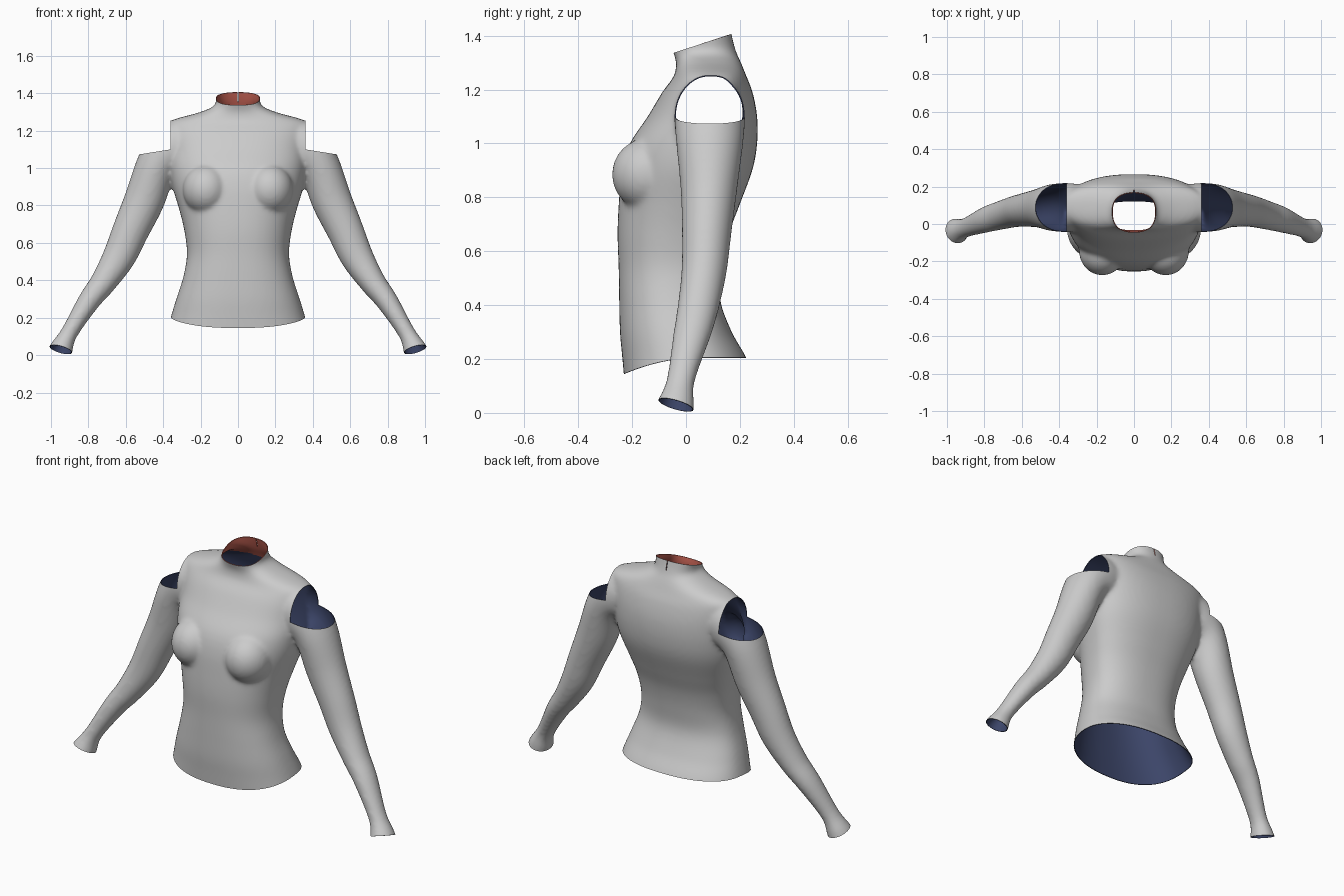
import bpy, bmesh
from math import cos, sin, pi, hypot, copysign
from mathutils import Vector

if "Cube" in bpy.data.objects:
    bpy.data.objects.remove(bpy.data.objects["Cube"])


def smooth_stations(st, n=6):
    """Catmull-Rom interpolation between station tuples."""
    out = []
    for i in range(len(st) - 1):
        p = [Vector(st[max(0, min(len(st) - 1, i + k))]) for k in (-1, 0, 1, 2)]
        for j in range(n):
            t = j / n
            out.append(0.5 * (2 * p[1] + (p[2] - p[0]) * t
                              + (2 * p[0] - 5 * p[1] + 4 * p[2] - p[3]) * t * t
                              + (3 * p[1] - p[0] - 3 * p[2] + p[3]) * t ** 3))
    out.append(Vector(st[-1]))
    return out


def loft(bm, rings):
    """Closed skin through rings of points."""
    vs = [[bm.verts.new(p) for p in r] for r in rings]
    n = len(vs[0])
    for a, b in zip(vs, vs[1:]):
        for i in range(n):
            bm.faces.new((a[i], a[(i + 1) % n], b[(i + 1) % n], b[i]))
    bm.faces.new(vs[0])
    bm.faces.new(vs[-1])


def power(v, e):
    return copysign(abs(v) ** e, v)


SEG = 64
ANG = [2 * pi * i / SEG for i in range(SEG)]
bm = bmesh.new()

# Torso: z, half width, front y, back y, y of the side line
torso = [(0.08, .39, -.225, .27, .00), (0.2, .36, -.236, .226, .00),
         (0.3, .33, -.245, .17, -.02), (0.42, .292, -.248, .127, -.04),
         (0.54, .273, -.25, .134, -.03), (0.66, .286, -.254, .158, -.01),
         (0.77, .312, -.25, .198, .02), (0.9, .35, -.238, .246, .05),
         (1.0, .365, -.208, .264, .07), (1.1, .37, -.142, .264, .09),
         (1.19, .38, -.088, .247, .10), (1.25, .365, -.045, .224, .10),
         (1.30, .20, -.036, .204, .09), (1.34, .122, -.048, .186, .07),
         (1.40, .122, -.06, .17, .06), (1.46, .125, -.07, .16, .05)]
rings = []
for z, w, f, b, c in smooth_stations(torso):
    rings.append([(w * power(cos(a), .86),
                   c + (b - c if sin(a) > 0 else c - f) * power(sin(a), .86), z) for a in ANG])
loft(bm, rings)

# Sleeves: x, y, z, half width across, half depth
sleeve = [(.22, .09, 1.12, .11, .11), (.34, .088, 1.11, .145, .13),
          (.43, .088, 1.02, .112, .126), (.50, .085, .83, .108, .105),
          (.572, .077, .67, .098, .092), (.636, .067, .525, .088, .084),
          (.72, .045, .39, .07, .077), (.798, .022, .287, .059, .07),
          (.902, -.02, .119, .046, .053), (.945, -.04, .033, .063, .07),
          (.97, -.05, -.03, .07, .078)]
path = smooth_stations(sleeve)
for s in (1, -1):
    rings = []
    for i, (x, y, z, w, d) in enumerate(path):
        a, b = path[max(0, i - 1)], path[min(len(path) - 1, i + 1)]
        dx, dz = b[0] - a[0], b[2] - a[2]
        h = hypot(dx, dz)
        rings.append([(s * (x - dz / h * w * cos(t)), y + d * sin(t), z + dx / h * w * cos(t))
                      for t in ANG])
    loft(bm, rings)

# Bust
for s in (1, -1):
    r = bmesh.ops.create_uvsphere(bm, u_segments=32, v_segments=20, radius=1)
    for v in r['verts']:
        v.co = Vector((s * .17 + v.co.x * .125, -.14 + v.co.y * .135, .885 + v.co.z * .135))
bmesh.ops.recalc_face_normals(bm, faces=bm.faces)

# Fuse the volumes into one smooth body form
me = bpy.data.meshes.new("top_garment")
bm.to_mesh(me)
bm.free()
top = bpy.data.objects.new("top_garment", me)
bpy.context.collection.objects.link(top)
bpy.context.view_layer.objects.active = top
top.select_set(True)
m = top.modifiers.new("fuse", 'REMESH')
m.mode = 'VOXEL'
m.voxel_size = 0.011
m = top.modifiers.new("relax", 'SMOOTH')
m.factor = 0.5
m.iterations = 10
for m in list(top.modifiers):
    bpy.ops.object.modifier_apply(modifier=m.name)

bm = bmesh.new()
bm.from_mesh(top.data)


def cut(region, *planes):
    """Slice the region and remove what lies on the positive side of every plane."""
    def picked():
        return [f for f in bm.faces if region(f.calc_center_median())]
    for co, no in planes:
        fs = picked()
        geom = list({v for f in fs for v in f.verts}) + list({e for f in fs for e in f.edges}) + fs
        bmesh.ops.bisect_plane(bm, geom=geom, dist=1e-5, plane_co=co, plane_no=no)
    kill = [f for f in picked()
            if all((f.calc_center_median() - Vector(co)).dot(Vector(no)) > 0 for co, no in planes)]
    bmesh.ops.delete(bm, geom=kill, context='FACES')


def hem(y):
    return .205 - .06 * max(0, (.05 - y) / .28) ** 2


# Neck opening and the short slit at the back of the collar
cut(lambda c: c.z > 1.28 and abs(c.x) < .2, ((0, -.05, 1.335), (0, -.325, 1)))
cut(lambda c: c.z > 1.3 and c.y > .1 and abs(c.x) < .05,
    ((-.002, 0, 0), (1, 0, 0)), ((.002, 0, 0), (-1, 0, 0)), ((0, 0, 1.355), (0, 0, 1)))
# Open shoulders and wrists
for s in (1, -1):
    cut(lambda c: s * c.x > .25 and c.z > 1,
        ((s * .36, 0, 0), (s, 0, 0)), ((s * .36, 0, 1.10), (s * .16, 0, 1)))
    cut(lambda c: s * c.x > .75 and c.z < .25, ((s * .945, -.04, .03), (s * .3, -.3, -1)))
# Curved hem
for v in bm.verts:
    v.co.z -= hem(v.co.y)
cut(lambda c: abs(c.x) < .5 and c.z < .3, ((0, 0, 0), (0, 0, -1)))
for v in bm.verts:
    v.co.z += hem(v.co.y)

# Collar faces use the second pair of slots
for f in bm.faces:
    c = f.calc_center_median()
    f.material_index = 2 if c.z > 1.29 and abs(c.x) < .17 else 0
    f.smooth = True
bm.to_mesh(top.data)
bm.free()

# Inner lining: blue, with red inside the collar
blue = bpy.data.materials.new("blue_lining")
blue.diffuse_color = (.045, .06, .14, 1)
blue.use_nodes = True
blue.node_tree.nodes["Principled BSDF"].inputs["Base Color"].default_value = blue.diffuse_color
red = bpy.data.materials.new("red_collar_lining")
red.diffuse_color = (.5, .11, .08, 1)
red.use_nodes = True
red.node_tree.nodes["Principled BSDF"].inputs["Base Color"].default_value = red.diffuse_color
top.data.materials.clear()
for mat in (None, blue, None, red):
    top.data.materials.append(mat)
bm = bmesh.new()
bm.from_mesh(top.data)
for f in bm.faces:
    c = f.calc_center_median()
    f.material_index = 2 if c.z > 1.29 and abs(c.x) < .17 else 0
bm.to_mesh(top.data)
bm.free()
m = top.modifiers.new("cloth", 'SOLIDIFY')
m.thickness = 0.004
m.offset = -1
m.material_offset = 1
m.material_offset_rim = 1
bpy.ops.object.modifier_apply(modifier=m.name)
bpy.ops.object.shade_smooth_by_angle(angle=0.9)
